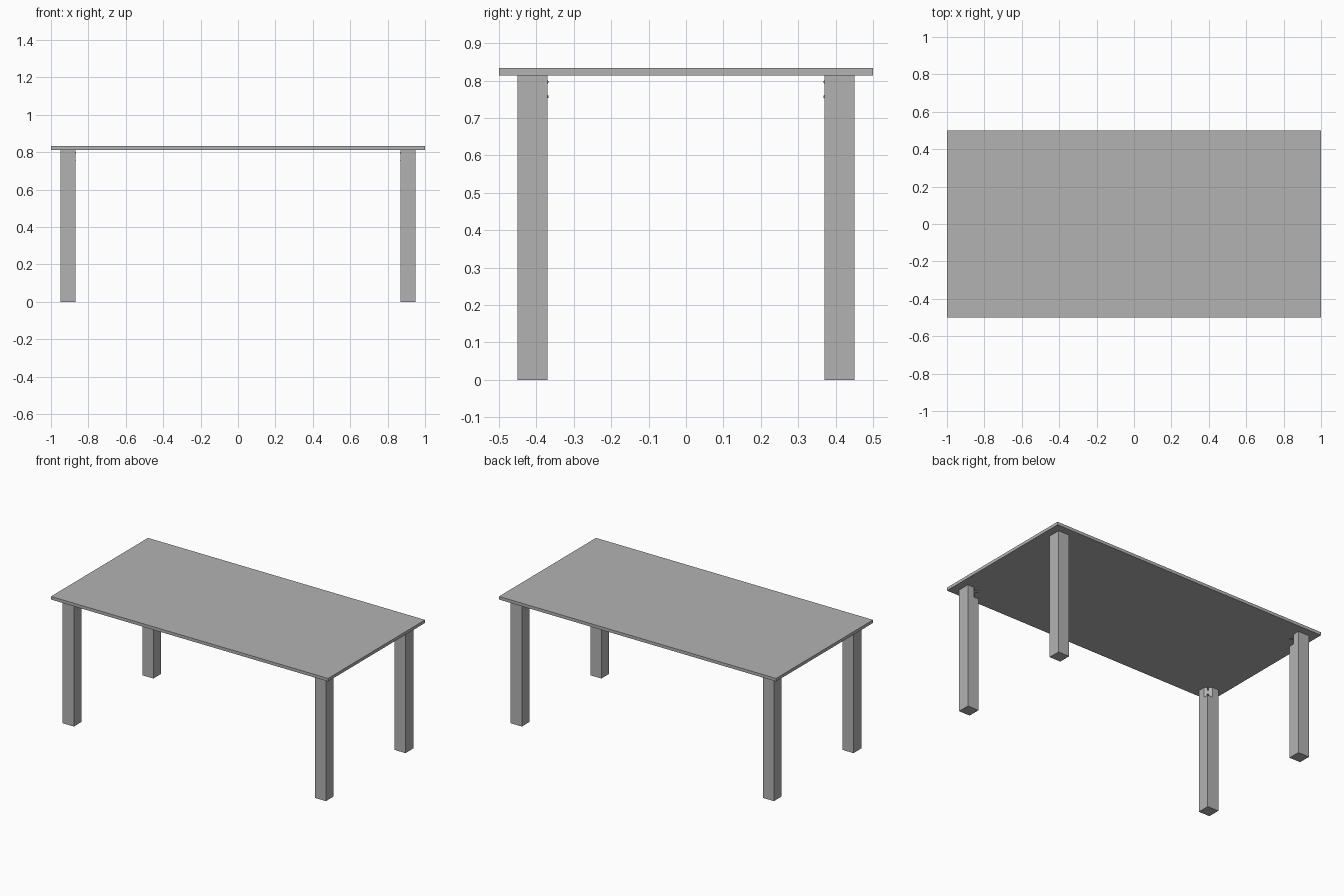
import bpy, bmesh
from mathutils import Matrix, Vector

cube = bpy.data.objects.get("Cube")
if cube:
    bpy.data.objects.remove(cube, do_unlink=True)

grey = bpy.data.materials.new("plain grey")
grey.use_nodes = True
colour = (0.45, 0.45, 0.45, 1)
grey.diffuse_color = colour
grey.node_tree.nodes["Principled BSDF"].inputs["Base Color"].default_value = colour

LEG_TOP, TABLE_TOP = 0.813, 0.833
OUTER, INNER = Vector((0.95, 0.45)), Vector((0.87, 0.37))
NOTCH_Z, CUT = 0.748, 0.035


def finish(name, bm):
    bmesh.ops.recalc_face_normals(bm, faces=bm.faces)
    mesh = bpy.data.meshes.new(name)
    bm.to_mesh(mesh)
    bm.free()
    mesh.materials.append(grey)
    obj = bpy.data.objects.new(name, mesh)
    bpy.context.collection.objects.link(obj)
    return obj


def prism(bm, outline, z0, z1):
    """Extrude a flat outline from z0 up to z1."""
    face = bm.faces.new([bm.verts.new((x, y, z0)) for x, y in outline])
    top = bmesh.ops.extrude_face_region(bm, geom=[face])["geom"]
    verts = [v for v in top if isinstance(v, bmesh.types.BMVert)]
    bmesh.ops.translate(bm, verts=verts, vec=(0, 0, z1 - z0))


def make_leg(name, sx, sy):
    # Square post, with the inner corner cut away at the top
    bm = bmesh.new()
    (ox, oy), (ix, iy) = OUTER, INNER
    square = [(ox, oy), (ix, oy), (ix, iy), (ox, iy)]
    cut = [(ox, oy), (ix, oy), (ix, iy + CUT), (ix + CUT, iy), (ox, iy)]
    prism(bm, [(x * sx, y * sy) for x, y in square], 0, NOTCH_Z)
    prism(bm, [(x * sx, y * sy) for x, y in cut], NOTCH_Z, LEG_TOP)
    finish(name, bm)


def make_bolts(name, sx, sy):
    # Two studs pointing diagonally inwards from the cut corner
    bm = bmesh.new()
    inward = Vector((-sx, -sy, 0)).normalized()
    turn = inward.to_track_quat("Z", "Y").to_matrix().to_4x4()
    for z in (0.757, 0.796):
        base = Vector(((INNER.x + CUT / 2) * sx, (INNER.y + CUT / 2) * sy, z))
        bmesh.ops.create_cone(bm, cap_ends=True, segments=12, radius1=0.004,
                              radius2=0.004, depth=0.03,
                              matrix=Matrix.Translation(base + inward * 0.01) @ turn)
    finish(name, bm)


# Table top
bm = bmesh.new()
prism(bm, [(-1, -0.5), (1, -0.5), (1, 0.5), (-1, 0.5)], LEG_TOP, TABLE_TOP)
finish("table_top", bm)

# Legs and their studs
for side, sx in (("left", 1), ("right", -1)):
    for end, sy in (("front", -1), ("back", 1)):
        make_leg(f"{end}_{side}_leg", sx, sy)
        make_bolts(f"{end}_{side}_bolts", sx, sy)
